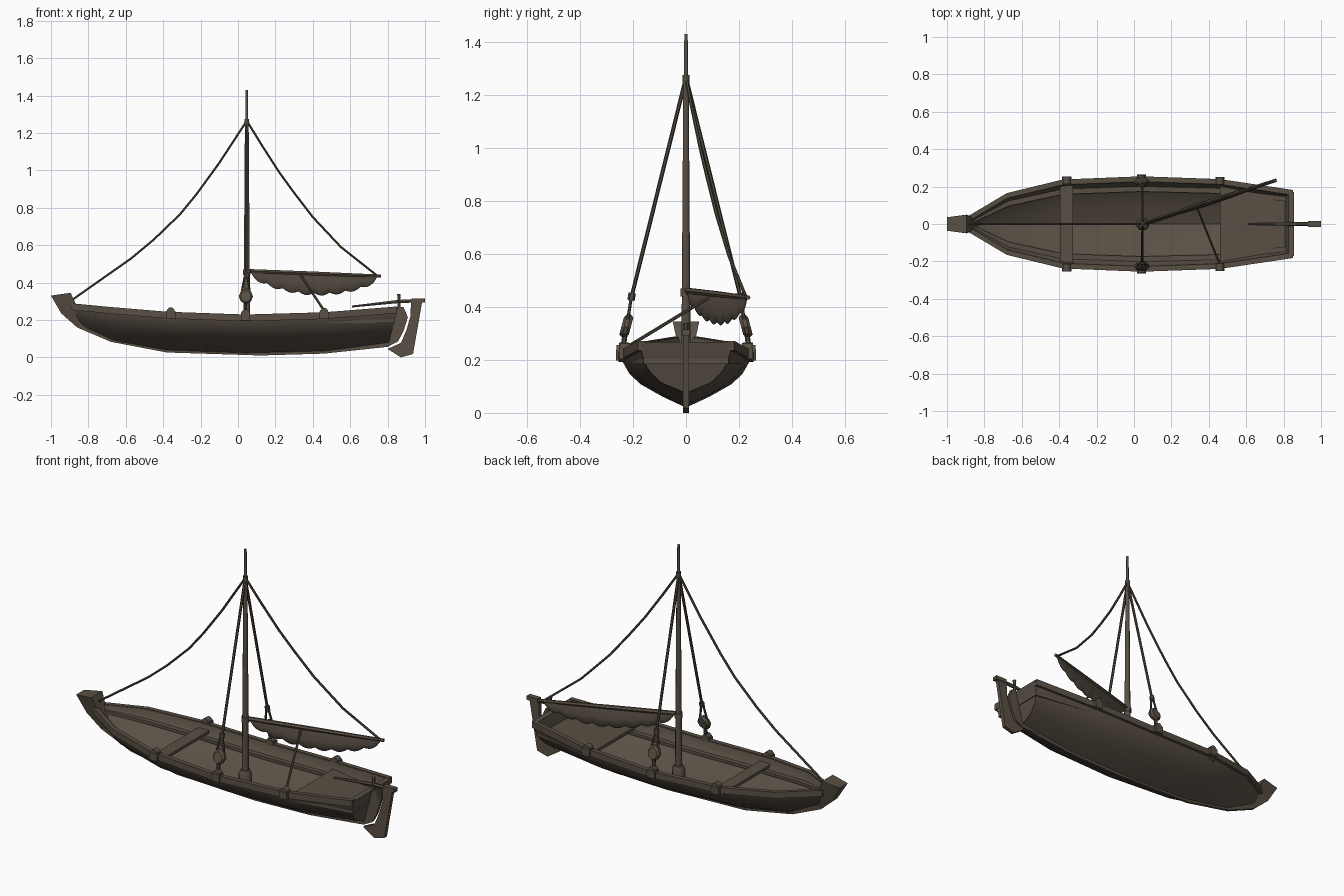
import bpy, bmesh, math
from mathutils import Vector

if "Cube" in bpy.data.objects:
    bpy.data.objects.remove(bpy.data.objects["Cube"])


def material(name, rgb):
    m = bpy.data.materials.new(name)
    m.diffuse_color = (*rgb, 1)
    m.use_nodes = True
    m.node_tree.nodes["Principled BSDF"].inputs["Base Color"].default_value = m.diffuse_color
    return m


WOOD = material("weathered wood", (0.100, 0.079, 0.058))
ROPE = material("dark rope", (0.080, 0.066, 0.048))


def loft(name, sections, mat=WOOD, smooth=None, caps=True):
    """Skin a row of closed cross-sections with equal point counts."""
    bm = bmesh.new()
    rings = [[bm.verts.new(p) for p in s] for s in sections]
    n = len(rings[0])
    for a, b in zip(rings, rings[1:]):
        for i in range(n):
            j = (i + 1) % n
            bm.faces.new((a[i], a[j], b[j], b[i]))
    if caps:
        bm.faces.new(rings[0])
        bm.faces.new(rings[-1])
    bmesh.ops.recalc_face_normals(bm, faces=bm.faces)
    me = bpy.data.meshes.new(name)
    bm.to_mesh(me)
    bm.free()
    me.materials.append(mat)
    if smooth:
        for p in me.polygons:
            p.use_smooth = True
        me.set_sharp_from_angle(angle=math.radians(smooth))
    ob = bpy.data.objects.new(name, me)
    bpy.context.collection.objects.link(ob)
    return ob


def rod(name, pts, radii, mat=WOOD, n=6):
    """Round bar along a path; radii is one number or one per point."""
    pts = [Vector(p) for p in pts]
    if not isinstance(radii, (list, tuple)):
        radii = [radii] * len(pts)
    secs = []
    for i, p in enumerate(pts):
        t = (pts[min(i + 1, len(pts) - 1)] - pts[max(i - 1, 0)]).normalized()
        ref = Vector((0, 1, 0)) if abs(t.y) < 0.8 else Vector((0, 0, 1))
        u = t.cross(ref).normalized()
        v = t.cross(u)
        secs.append([p + radii[i] * (u * math.cos(a) + v * math.sin(a))
                     for a in (2 * math.pi * (k + 0.5) / n for k in range(n))])
    return loft(name, secs, mat, 50)


def plate(name, xz, hw):
    """Flat board in the centre plane cut from an xz outline."""
    return loft(name, [[(x, y, z) for x, z in xz] for y in (-hw, hw)])


def box(name, c, s):
    x, y, z = c
    a, b, h = (k / 2 for k in s)
    return loft(name, [[(x - a, y - b, z + k), (x + a, y - b, z + k),
                        (x + a, y + b, z + k), (x - a, y + b, z + k)] for k in (-h, h)])


# Hull stations: x at rail, x at keel, half width, rail z, keel z, fullness
STATIONS = [(-0.89, -0.84, 0.03, 0.285, 0.165, 1.0),
            (-0.68, -0.66, 0.155, 0.265, 0.085, 1.0),
            (-0.38, -0.38, 0.228, 0.240, 0.035, 1.0),
            (0.04, 0.04, 0.245, 0.225, 0.020, 1.0),
            (0.46, 0.46, 0.230, 0.237, 0.030, 0.9),
            (0.85, 0.80, 0.172, 0.268, 0.075, 0.6)]
SECTION = [(1, 1), (0.97, 0.83), (0.87, 0.62), (0.70, 0.43), (0.36, 0.2), (0, 0)]


def half(st, inset=0, lift=0):
    xt, xk, w, zt, zk, e = st
    return [(xk + (xt - xk) * f, (w - inset) * k ** e, zk + lift + (zt - zk - lift) * f)
            for k, f in SECTION]


def full(h):
    return h + [(x, -y, z) for x, y, z in reversed(h[:-1])]


loft("hull", [full(half(s)) + full(half(s, 0.018, 0.05))[::-1] for s in STATIONS], smooth=32)

# Transom board closing the stern
stern = full(half(STATIONS[-1]))
loft("transom", [[(x + d, y, z) for x, y, z in stern] for d in (-0.025, 0.006)])

# Rails and inner stringers follow the stations on both sides
for side, s in (("left", 1), ("right", -1)):
    rail, stringer = [], []
    for xt, xk, w, zt, zk, e in STATIONS:
        rail.append([(xt, s * (w - 0.016), zt + 0.004), (xt, s * (w + 0.010), zt + 0.004),
                     (xt, s * (w + 0.010), zt - 0.032), (xt, s * (w - 0.016), zt - 0.032)])
        x, y, z = half((xt, xk, w, zt, zk, e), 0.018, 0.05)[2]
        y0 = max(y - 0.024, 0.002)
        stringer.append([(x, s * y0, z + 0.006), (x, s * (y + 0.006), z + 0.006),
                         (x, s * (y + 0.006), z - 0.010), (x, s * y0, z - 0.010)])
    loft("rail_" + side, rail)
    loft("stringer_" + side, stringer)

    # Rounded fittings on the rail
    for i, (x, w, z) in enumerate([(-0.36, 0.235, 0.246), (0.04, 0.245, 0.236), (0.46, 0.232, 0.243)]):
        rod(f"rail_cleat_{side}_{i}", [(x, s * (w - 0.02), z), (x, s * (w + 0.018), z)], 0.022, n=8)
        box(f"cleat_base_{side}_{i}", (x, s * w, z - 0.018), (0.05, 0.04, 0.042))

    # Shroud, its pulley block and lashings
    rod("shroud_" + side, [(0.043, s * 0.205, 0.44), (0.046, 0, 1.265)], 0.0075, ROPE)
    rod("shroud_knot_" + side, [(0.043, s * 0.208, 0.425), (0.043, s * 0.203, 0.452)], 0.014, ROPE)
    rod("lower_lashing_" + side, [(0.04, s * 0.238, 0.24), (0.04, s * 0.23, 0.30)], 0.010, ROPE)
    for dx in (-1, 1):
        rod(f"upper_lashing_{side}_{dx}", [(0.042 + dx * 0.024, s * 0.224, 0.335),
            (0.042 + dx * 0.018, s * 0.216, 0.375), (0.042 + dx * 0.005, s * 0.206, 0.44)], 0.006, ROPE)
    outline = [(0, 0.285), (0.026, 0.298), (0.038, 0.325), (0.028, 0.352), (0, 0.372),
               (-0.028, 0.352), (-0.038, 0.325), (-0.026, 0.298)]
    loft("pulley_block_" + side,
         [[(0.042 + x * k, s * (0.226 - (z - 0.325) * 0.2 + d), 0.325 + (z - 0.325) * k)
           for x, z in outline] for d, k in ((-0.018, 0.75), (-0.007, 1), (0.007, 1), (0.018, 0.75))])

# Stem block flowing down into the keel: front x, z, rear x, z, half widths
KEEL = [(-1.0, 0.33, -0.895, 0.345, 0.036, 0.05), (-0.945, 0.235, -0.86, 0.27, 0.02, 0.034),
        (-0.86, 0.16, -0.81, 0.19, 0.009, 0.012), (-0.68, 0.083, -0.66, 0.11, 0.008, 0.01),
        (-0.38, 0.026, -0.38, 0.055, 0.008, 0.01), (0.12, 0.010, 0.12, 0.035, 0.008, 0.01),
        (0.46, 0.020, 0.46, 0.045, 0.008, 0.01), (0.80, 0.056, 0.80, 0.09, 0.008, 0.01)]
loft("stem_and_keel", [[(a, -u, b), (a, u, b), (c, v, d), (c, -v, d)] for a, b, c, d, u, v in KEEL])

# Seats
box("front_seat", (-0.36, 0, 0.205), (0.07, 0.44, 0.016))
loft("stern_seat", [[(0.46, -0.215, z), (0.84, -0.16, z), (0.84, 0.16, z), (0.46, 0.215, z)]
                    for z in (0.185, 0.203)])

# Mast with foot collar and boom collar
M = 0.047
rod("mast", [(M, 0, 0.06), (M, 0, 0.46), (M, 0, 1.25), (M, 0, 1.27), (M, 0, 1.43)],
    [0.020, 0.017, 0.011, 0.008, 0.007], n=8)
rod("mast_foot", [(M, 0, 0.06), (M, 0, 0.145), (M, 0, 0.168)], [0.036, 0.036, 0.026], n=8)
rod("boom_collar", [(M, 0, 0.44), (M, 0, 0.47)], 0.022, n=8)
rod("masthead_lashing", [(M, 0, 1.245), (M, 0, 1.275)], 0.014, ROPE, 8)

# Boom swung out to one side
A, B = Vector((0.05, 0, 0.462)), Vector((0.762, 0.235, 0.435))
rod("boom", [A, A.lerp(B, 0.5), B], [0.012, 0.012, 0.009])

# Gathered sail hanging under the boom with a scalloped lower edge
across = Vector((A.y - B.y, B.x - A.x, 0)).normalized()
secs = []
N = 40
for i in range(N + 1):
    t = i / N
    top = A.lerp(B, 0.03 + 0.94 * t) - Vector((0, 0, 0.006))
    depth = 0.006 + 0.092 * math.sin(math.pi * t) ** 0.65 + 0.014 * abs(math.sin(8 * math.pi * t))
    b = 0.003 + 0.013 * math.sin(math.pi * t)
    down = Vector((0, 0, -depth))
    secs.append([top + across * 0.004, top + down * 0.5 + across * b, top + down * 0.88 + across * b * 0.7,
                 top + down, top + down * 0.88 - across * b * 0.7, top + down * 0.5 - across * b,
                 top - across * 0.004])
loft("furled_sail", secs, smooth=40)

# Sagging stays and the boom sheet
rod("forestay", [(-0.89, 0, 0.305), (-0.57, 0, 0.53), (-0.45, 0, 0.63), (-0.31, 0, 0.765),
                 (-0.22, 0, 0.875), (-0.1, 0, 1.04), (M, 0, 1.265)], 0.0065, ROPE)
rod("topping_lift", [(x, (x - M) * 0.325, z) for x, z in
    ((M, 1.265), (0.13, 1.13), (0.22, 0.99), (0.3, 0.88), (0.4, 0.75), (0.55, 0.59), (0.74, 0.44))],
    0.0065, ROPE)
rod("boom_sheet", [(0.335, 0.093, 0.44), (0.46, -0.22, 0.25)], 0.0065, ROPE)

# Stern post, rudder and tiller
plate("stern_post", [(0.68, 0.056), (0.80, 0.056), (0.855, 0.085), (0.885, 0.14), (0.908, 0.215),
                     (0.885, 0.27), (0.85, 0.27), (0.80, 0.10)], 0.010)
plate("rudder", [(0.925, 0.30), (0.985, 0.30), (0.936, 0.018), (0.87, 0.0), (0.80, 0.045),
                 (0.872, 0.078), (0.902, 0.15), (0.922, 0.22)], 0.011)
box("rudder_head", (0.965, 0, 0.304), (0.07, 0.03, 0.022))
rod("tiller", [(0.61, 0, 0.272), (0.75, 0, 0.287), (0.85, 0, 0.298), (0.975, 0, 0.304)],
    [0.006, 0.008, 0.010, 0.011])
rod("stern_pin", [(0.86, 0, 0.25), (0.86, 0, 0.325), (0.86, 0, 0.34)], [0.009, 0.009, 0.011])
